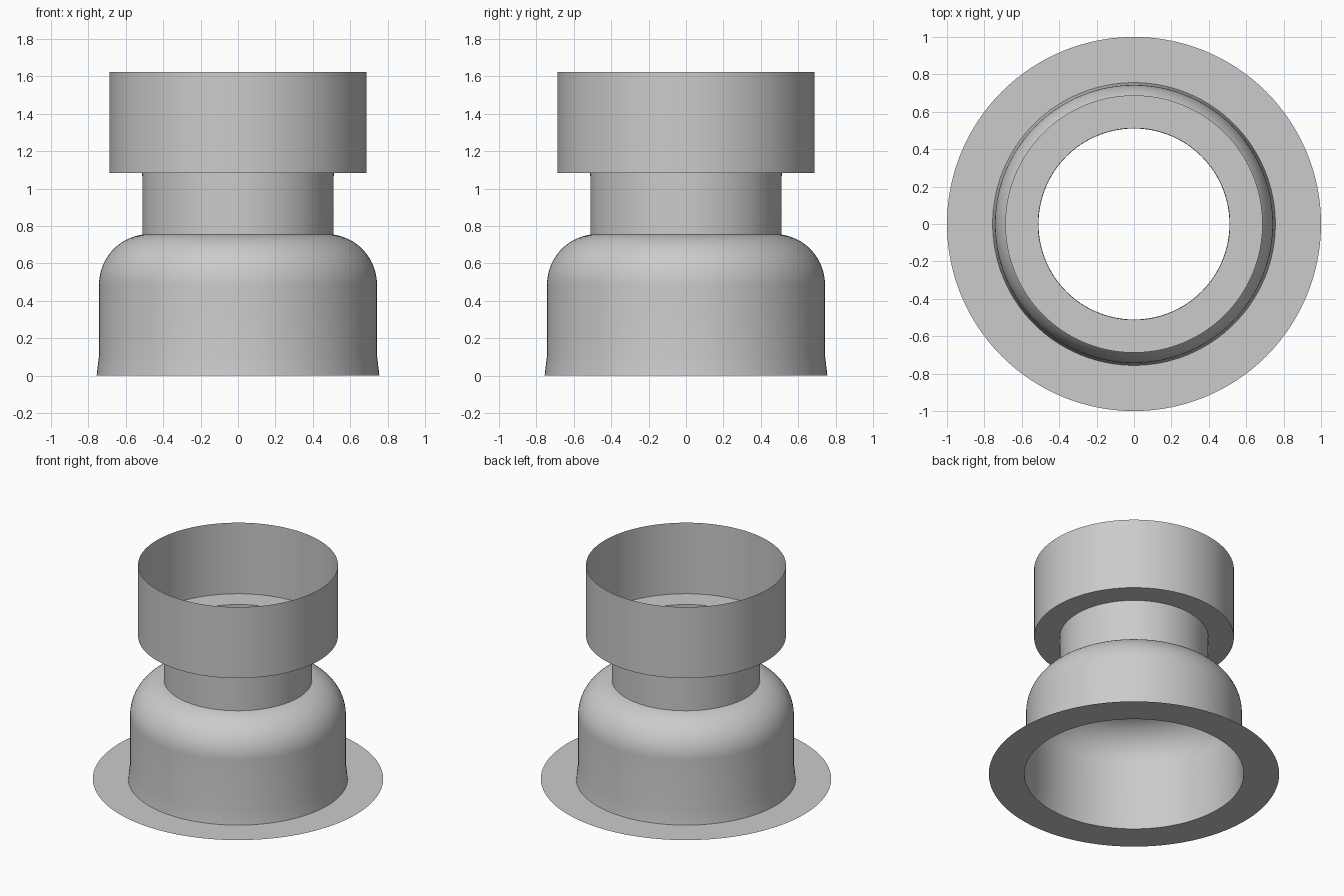
import bpy
import bmesh
from math import sin, cos, pi, radians

cube = bpy.data.objects.get("Cube")
if cube:
    bpy.data.objects.remove(cube, do_unlink=True)

SEGMENTS = 128

grey = bpy.data.materials.new("light_grey")
grey.use_nodes = True
colour = (0.6, 0.6, 0.6, 1)
grey.diffuse_color = colour
grey.node_tree.nodes["Principled BSDF"].inputs["Base Color"].default_value = colour


def lathe(name, profile):
    """Revolve a (radius, height) profile around z into an open thin shell."""
    bm = bmesh.new()
    rings = []
    for r, z in profile:
        rings.append([bm.verts.new((r * cos(2 * pi * k / SEGMENTS),
                                    r * sin(2 * pi * k / SEGMENTS), z))
                      for k in range(SEGMENTS)])
    for low, high in zip(rings, rings[1:]):
        for k in range(SEGMENTS):
            n = (k + 1) % SEGMENTS
            bm.faces.new((low[k], low[n], high[n], high[k]))
    mesh = bpy.data.meshes.new(name)
    bm.to_mesh(mesh)
    bm.free()
    mesh.materials.append(grey)
    obj = bpy.data.objects.new(name, mesh)
    bpy.context.collection.objects.link(obj)
    bpy.ops.object.select_all(action='DESELECT')
    obj.select_set(True)
    bpy.context.view_layer.objects.active = obj
    bpy.ops.object.shade_smooth_by_angle(angle=radians(30))
    return obj


# Flat flange at the foot
lathe("base_flange", [(1.0, 0), (0.756, 0)])

# Flared skirt, straight wall and rounded shoulder
shoulder = [(0.473 + 0.27 * cos(a), 0.487 + 0.27 * sin(a))
            for a in (radians(82) * i / 16 for i in range(17))]
lathe("body", [(0.756, 0), (0.743, 0.11)] + shoulder)

# Narrow neck between shoulder and collar
lathe("neck", [(shoulder[-1][0], shoulder[-1][1]), (0.512, 1.085)])

# Wide open collar with a flat floor ring
lathe("collar", [(0.512, 1.085), (0.688, 1.085), (0.688, 1.625)])
